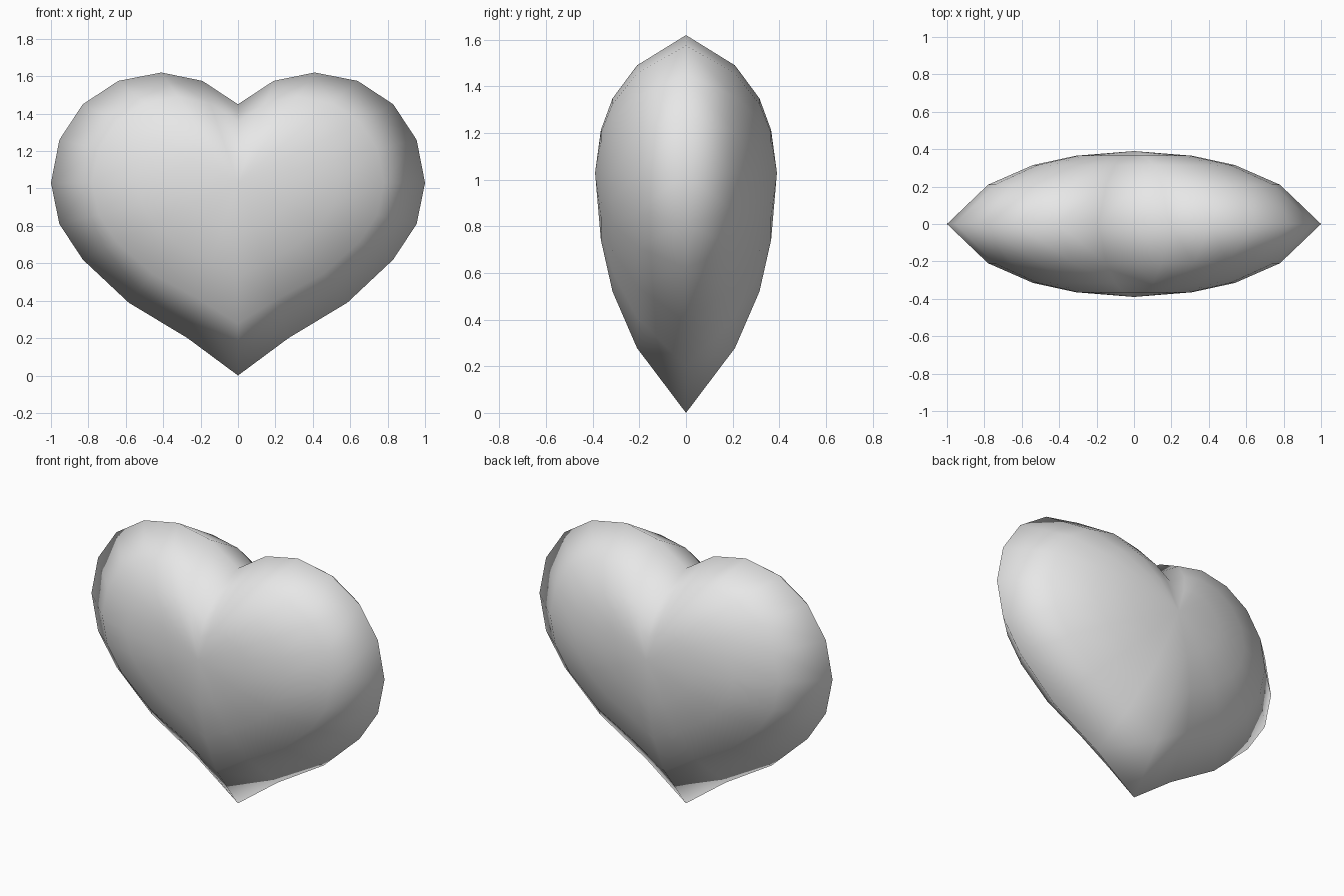
import bpy
import bmesh

if "Cube" in bpy.data.objects:
    bpy.data.objects.remove(bpy.data.objects["Cube"], do_unlink=True)

# Half outline of the heart, from the cleft round to the bottom tip
HALF = [(0, 1.45), (.19, 1.575), (.41, 1.62), (.64, 1.575), (.83, 1.45), (.955, 1.26),
        (1, 1.03), (.955, .81), (.83, .62), (.585, .39), (.27, .2), (0, 0)]
OUTLINE = HALF + [(-x, z) for x, z in HALF[-2:0:-1]]
CENTRE_Z = 1.03
# Inner rings: outline scale, lower-tip scale and depth from the rim plane
RINGS = [(.78, .73, .21), (.54, .495, .315), (.31, .28, .365)]
APEX = .39


def ring(bm, scale, tip_scale, y):
    """One shrunken copy of the outline, pulled in slightly more at the tip."""
    verts = []
    for x, z in OUTLINE:
        drop = max(0, (CENTRE_Z - z) / CENTRE_Z)
        s = scale + (tip_scale - scale) * drop ** 2
        verts.append(bm.verts.new((x * scale, y, CENTRE_Z + (z - CENTRE_Z) * s)))
    return verts


bm = bmesh.new()
rim = ring(bm, 1, 1, 0)
n = len(OUTLINE)

# Front and back domes share the rim
for side in (-1, 1):
    outer = rim
    for scale, tip_scale, depth in RINGS:
        inner = ring(bm, scale, tip_scale, side * depth)
        for i in range(n):
            j = (i + 1) % n
            bm.faces.new((outer[i], outer[j], inner[j], inner[i]))
        outer = inner
    apex = bm.verts.new((0, side * APEX, CENTRE_Z))
    for i in range(n):
        bm.faces.new((outer[i], outer[(i + 1) % n], apex))

bmesh.ops.recalc_face_normals(bm, faces=bm.faces)
for face in bm.faces:
    face.smooth = True
mesh = bpy.data.meshes.new("heart")
bm.to_mesh(mesh)
bm.free()

heart = bpy.data.objects.new("heart", mesh)
bpy.context.collection.objects.link(heart)

# Plain light grey
grey = bpy.data.materials.new("light grey")
grey.use_nodes = True
grey.diffuse_color = (.8, .8, .8, 1)
grey.node_tree.nodes["Principled BSDF"].inputs["Base Color"].default_value = (.8, .8, .8, 1)
mesh.materials.append(grey)
